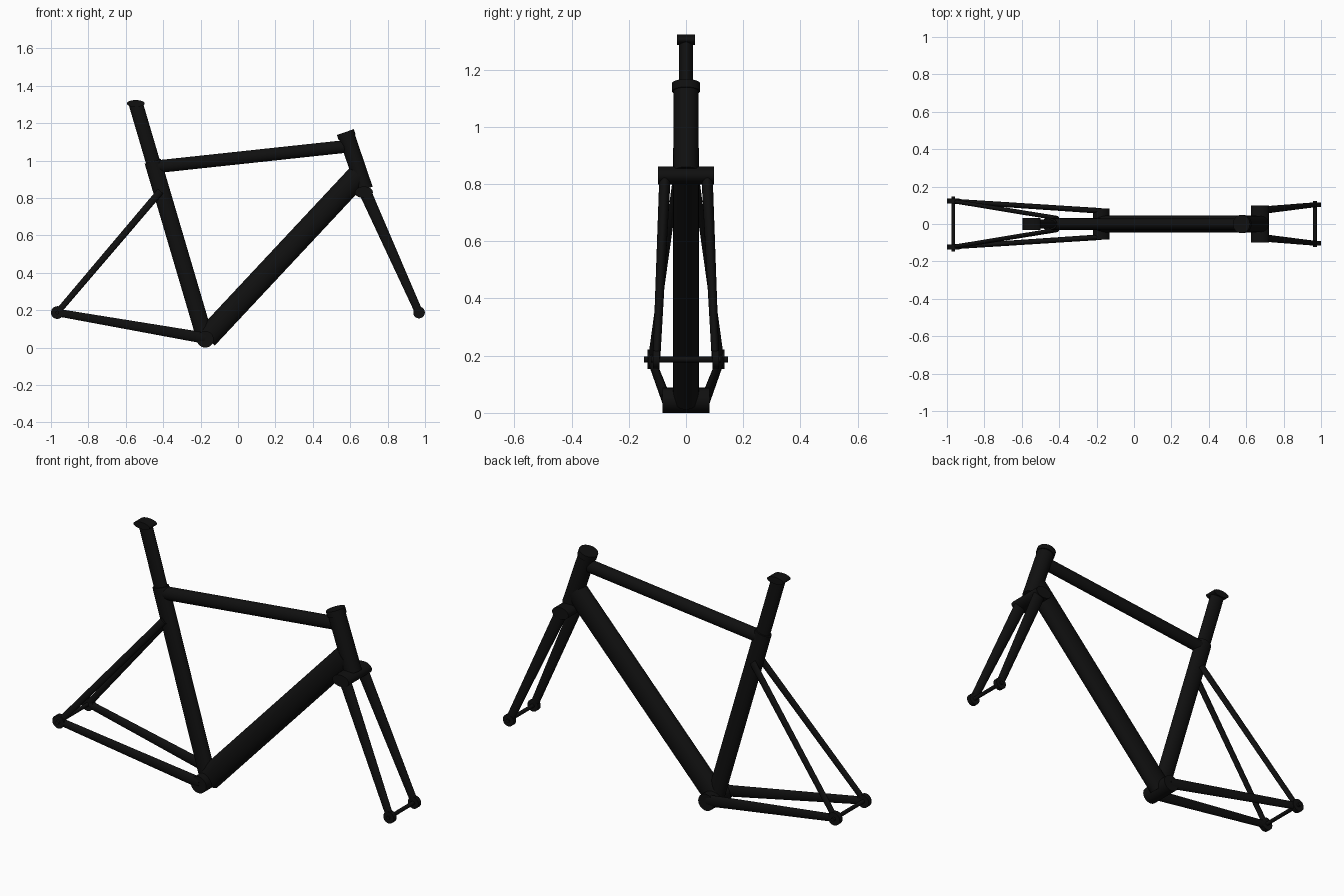
import bpy, bmesh, math
from mathutils import Vector

cube = bpy.data.objects.get("Cube")
if cube:
    bpy.data.objects.remove(cube, do_unlink=True)

# One matte black paint for the whole frame
paint = bpy.data.materials.new("matte black")
paint.use_nodes = True
black = (0.005, 0.005, 0.005, 1)
paint.diffuse_color = black
bsdf = paint.node_tree.nodes["Principled BSDF"]
bsdf.inputs["Base Color"].default_value = black
bsdf.inputs["Roughness"].default_value = 0.6


def tube(name, start, end, size, end_size=None, sides=32):
    """Closed oval tube; size = (radius in the frame plane, sideways radius)."""
    start, end = Vector(start), Vector(end)
    end_size = end_size or size
    axis = (end - start).normalized()
    ref = Vector((1, 0, 0)) if abs(axis.y) > 0.9 else Vector((0, 1, 0))
    side = (ref - axis * ref.dot(axis)).normalized()
    plane = axis.cross(side)
    if abs(axis.y) > 0.9:
        side, plane = plane, side
    bm = bmesh.new()
    rings = []
    for centre, (a, b) in ((start, size), (end, end_size)):
        ring = []
        for i in range(sides):
            t = 2 * math.pi * i / sides
            ring.append(bm.verts.new(centre + plane * a * math.cos(t) + side * b * math.sin(t)))
        rings.append(ring)
    for i in range(sides):
        j = (i + 1) % sides
        bm.faces.new((rings[0][i], rings[0][j], rings[1][j], rings[1][i]))
    for ring in rings:
        bm.faces.new(ring)
    bmesh.ops.recalc_face_normals(bm, faces=bm.faces)
    mesh = bpy.data.meshes.new(name)
    bm.to_mesh(mesh)
    bm.free()
    mesh.materials.append(paint)
    obj = bpy.data.objects.new(name, mesh)
    bpy.context.collection.objects.link(obj)
    bpy.ops.object.select_all(action="DESELECT")
    obj.select_set(True)
    bpy.context.view_layer.objects.active = obj
    bpy.ops.object.shade_smooth_by_angle(angle=math.radians(40))
    return obj


def crossbar(name, x, z, half, size):
    """Oval bar running sideways; size = (x radius, z radius)."""
    return tube(name, (x, -half, z), (x, half, z), size)


# Key points of the frame
bracket = Vector((-0.175, 0, 0.044))
post_top = Vector((-0.547, 0, 1.305))
collar = bracket.lerp(post_top, 0.755)
head_top = Vector((0.574, 0, 1.152))
head_bottom = Vector((0.678, 0, 0.846))
rear_x, front_x, axle_z = -0.966, 0.968, 0.187

# Main triangle
tube("seat_tube", bracket, collar, (0.045, 0.032))
tube("seat_post", collar, post_top, (0.038, 0.024))
tube("top_tube", (-0.45, 0, 0.965), (0.575, 0, 1.075), (0.034, 0.029))
tube("down_tube", (-0.168, 0, 0.053), (0.645, 0, 0.922), (0.061, 0.045))
tube("head_tube", head_top, head_bottom, (0.044, 0.043))
tube("headset_cap", head_top, head_top.lerp(head_bottom, 0.09), (0.048, 0.049))

# Sideways fittings
crossbar("bottom_bracket", bracket.x, bracket.z, 0.083, (0.045, 0.044))
crossbar("saddle_clamp", post_top.x, post_top.z, 0.031, (0.048, 0.018))
crossbar("fork_crown", 0.673, 0.83, 0.098, (0.048, 0.031))
crossbar("rear_axle", rear_x, axle_z, 0.147, (0.01, 0.01))
crossbar("front_axle", front_x, axle_z, 0.122, (0.01, 0.01))

# Paired stays, fork blades and dropouts
for label, s in (("front_side", -1), ("back_side", 1)):
    tube("chainstay_" + label, (-0.175, s * 0.07, 0.05), (rear_x, s * 0.122, axle_z),
         (0.03, 0.015), (0.02, 0.013))
    tube("seatstay_" + label, (-0.415, s * 0.032, 0.835), (rear_x, s * 0.122, axle_z),
         (0.019, 0.012), (0.016, 0.011))
    tube("fork_blade_" + label, (0.678, s * 0.073, 0.835), (front_x, s * 0.103, axle_z),
         (0.033, 0.02), (0.021, 0.013))
    tube("rear_dropout_" + label, (rear_x, s * 0.11, axle_z), (rear_x, s * 0.135, axle_z),
         (0.034, 0.034))
    tube("front_dropout_" + label, (front_x, s * 0.092, axle_z), (front_x, s * 0.115, axle_z),
         (0.031, 0.031))
